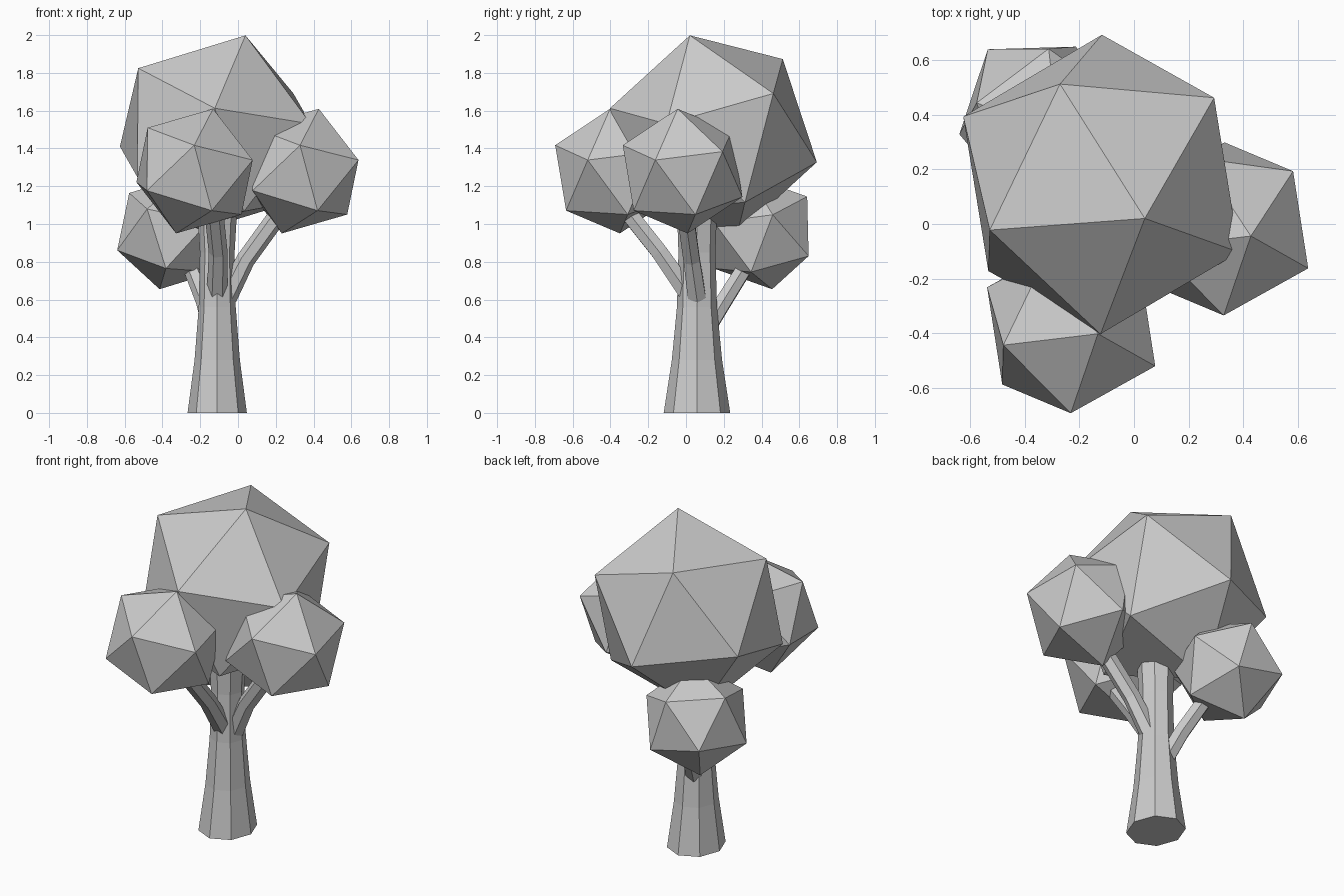
import bpy, bmesh, math
from mathutils import Vector, Matrix

if "Cube" in bpy.data.objects:
    bpy.data.objects.remove(bpy.data.objects["Cube"])


def finish(name, bm):
    bmesh.ops.recalc_face_normals(bm, faces=bm.faces)
    mesh = bpy.data.meshes.new(name)
    bm.to_mesh(mesh)
    bm.free()
    obj = bpy.data.objects.new(name, mesh)
    bpy.context.collection.objects.link(obj)
    return obj


def leaf_clump(name, centre, radius, top, side, turn=0):
    """Icosahedron posed by the directions of two neighbouring corners."""
    z = Vector(top).normalized()
    s = Vector(side)
    x = (s - z * s.dot(z)).normalized()
    rot = Matrix((x, z.cross(x), z)).transposed().to_4x4()
    bm = bmesh.new()
    bmesh.ops.create_icosphere(bm, subdivisions=1, radius=radius)
    bm.transform(Matrix.Translation(centre)
                 @ Matrix.Rotation(math.radians(turn), 4, 'Z') @ rot)
    return finish(name, bm)


def limb(name, path, sides, start=0.0):
    """Faceted tube through (point, radius x, radius y) stations."""
    bm = bmesh.new()
    pts = [Vector(p[0]) for p in path]
    rings = []
    for i, (p, rx, ry) in enumerate(path):
        d = pts[min(i + 1, len(pts) - 1)] - pts[max(i - 1, 0)]
        q = Vector((0, 0, 1)).rotation_difference(d.normalized())
        ring = []
        for k in range(sides):
            a = start + 2 * math.pi * k / sides
            ring.append(bm.verts.new(
                pts[i] + q @ Vector((rx * math.cos(a), ry * math.sin(a), 0))))
        rings.append(ring)
    for a, b in zip(rings, rings[1:]):
        for k in range(sides):
            n = (k + 1) % sides
            bm.faces.new((a[k], a[n], b[n], b[k]))
    bm.faces.new(rings[0][::-1])
    bm.faces.new(rings[-1])
    return finish(name, bm)


# Trunk, flared at the root
cx, cy = -0.11, 0.058
limb("trunk", [((cx, cy, z), rx, ry) for z, rx, ry in (
    (0, 0.157, 0.176), (0.28, 0.12, 0.133), (0.56, 0.098, 0.106),
    (0.85, 0.092, 0.098), (1.02, 0.102, 0.104), (1.16, 0.105, 0.105))], 8)

# Branches
branches = {
    "front_branch": [((-0.11, 0.02, 0.62), 0.056, 0.056),
                     ((-0.105, -0.14, 0.85), 0.05, 0.05),
                     ((-0.13, -0.33, 1.09), 0.05, 0.05)],
    "right_branch": [((-0.06, 0.058, 0.61), 0.055, 0.055),
                     ((0.04, 0.03, 0.81), 0.05, 0.05),
                     ((0.25, -0.01, 1.10), 0.05, 0.05)],
    "back_branch": [((-0.14, 0.12, 0.46), 0.05, 0.05),
                    ((-0.175, 0.20, 0.59), 0.048, 0.048),
                    ((-0.27, 0.35, 0.83), 0.045, 0.045)],
}
for name, path in branches.items():
    limb(name, path, 6)

# Foliage
leaf_clump("crown_foliage", (-0.12, 0.145, 1.47), 0.566,
           (0.16, -0.125, 0.53), (0, -0.545, 0.15))
small = ((0.098, -0.026, 0.33), (0, -0.314, 0.141))
leaf_clump("front_foliage", (-0.23, -0.376, 1.28), 0.345, *small)
leaf_clump("right_foliage", (0.33, -0.018, 1.28), 0.345, *small)
leaf_clump("back_foliage", (-0.347, 0.394, 0.955), 0.314, *small, turn=-27.4)
